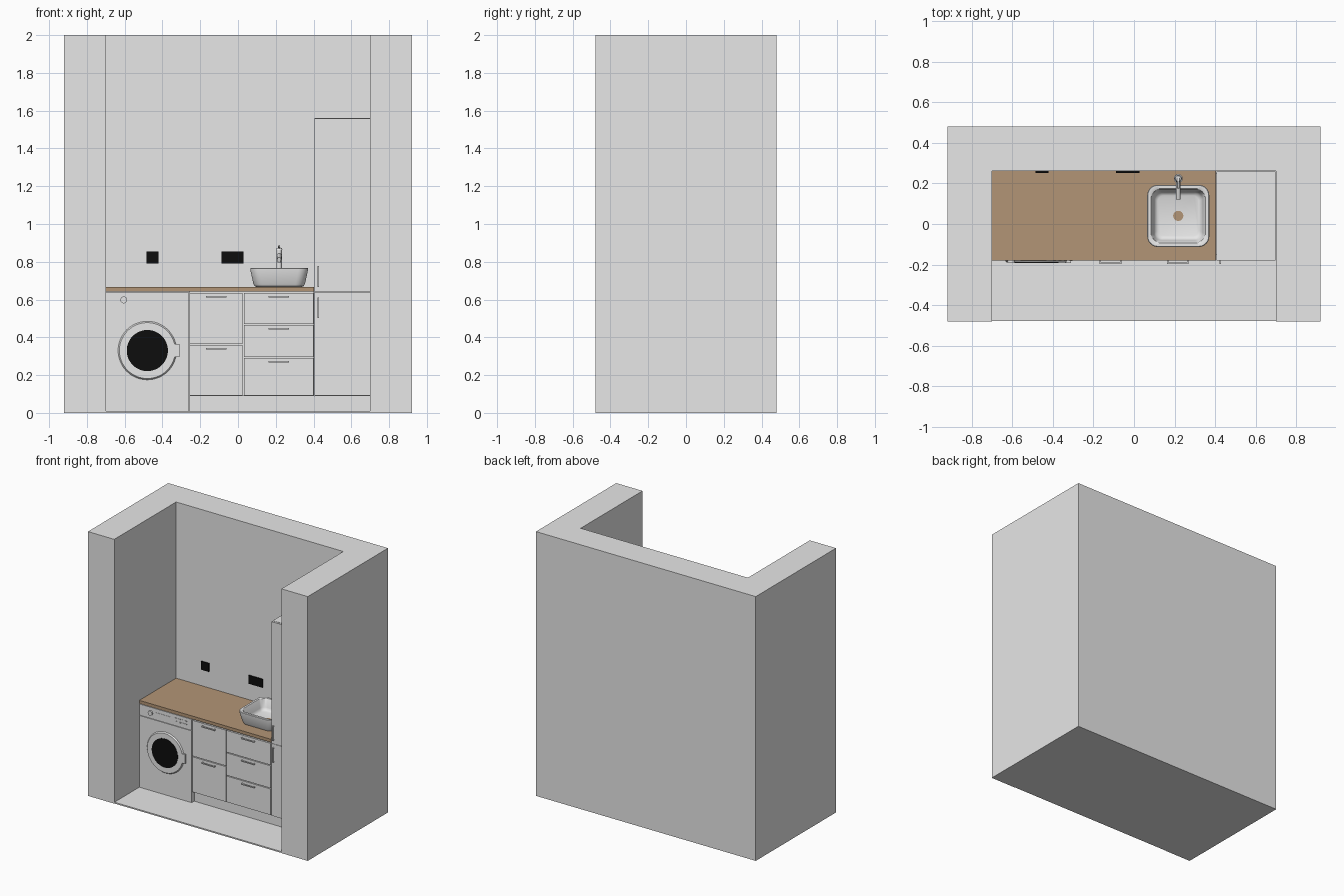
import bpy, bmesh, math
from mathutils import Vector

cube = bpy.data.objects.get("Cube")
if cube:
    bpy.data.objects.remove(cube)


def material(name, rgb):
    m = bpy.data.materials.new(name)
    m.use_nodes = True
    m.diffuse_color = (*rgb, 1)
    m.node_tree.nodes["Principled BSDF"].inputs["Base Color"].default_value = (*rgb, 1)
    return m


WHITE = material("matt white", (0.8, 0.8, 0.8))
WOOD = material("oak wood", (0.45, 0.3, 0.18))
BLACK = material("black", (0.004, 0.004, 0.004))


def finish(name, bm, mat, smooth=False):
    bmesh.ops.recalc_face_normals(bm, faces=bm.faces)
    mesh = bpy.data.meshes.new(name)
    bm.to_mesh(mesh)
    bm.free()
    mesh.materials.append(mat)
    ob = bpy.data.objects.new(name, mesh)
    bpy.context.collection.objects.link(ob)
    if smooth:
        bpy.ops.object.select_all(action='DESELECT')
        ob.select_set(True)
        bpy.context.view_layer.objects.active = ob
        bpy.ops.object.shade_smooth_by_angle(angle=math.radians(40))
    return ob


def add_box(bm, x, y, z):
    verts = bmesh.ops.create_cube(bm, size=1)["verts"]
    for v in verts:
        v.co = Vector([a + (b - a) * (c + 0.5) for (a, b), c in zip((x, y, z), v.co)])


def box(name, x, y, z, mat=WHITE):
    bm = bmesh.new()
    add_box(bm, x, y, z)
    return finish(name, bm, mat)


def rod(name, start, end, r1, mat=WHITE, r2=None, sides=32):
    a, b = Vector(start), Vector(end)
    bm = bmesh.new()
    bmesh.ops.create_cone(bm, cap_ends=True, segments=sides, radius1=r1,
                          radius2=r1 if r2 is None else r2, depth=(b - a).length)
    ob = finish(name, bm, mat, True)
    ob.rotation_mode = 'QUATERNION'
    ob.rotation_quaternion = (b - a).to_track_quat('Z', 'Y')
    ob.location = (a + b) / 2
    return ob


def loft(name, centre, rings, mat, steps=8):
    """Rounded square rings (half size, corner radius, height) skinned together."""
    bm = bmesh.new()
    loops = []
    for half, r, z in rings:
        loop = []
        for q in range(4):
            mid = math.pi / 4 + q * math.pi / 2
            c = (half - r) * math.sqrt(2)
            for s in range(steps + 1):
                t = q * math.pi / 2 + s / steps * math.pi / 2
                loop.append(bm.verts.new((centre[0] + c * math.cos(mid) + r * math.cos(t),
                                          centre[1] + c * math.sin(mid) + r * math.sin(t), z)))
        loops.append(loop)
    for a, b in zip(loops, loops[1:]):
        for i in range(len(a)):
            j = (i + 1) % len(a)
            bm.faces.new((a[i], a[j], b[j], b[i]))
    bm.faces.new(loops[0])
    bm.faces.new(loops[-1])
    return finish(name, bm, mat, True)


# Room shell: U-shaped wall outline extruded upward, plus a thin floor
W, D, IN, BACK, FRONT = 0.92, 0.48, 0.70, 0.26, -0.18
bm = bmesh.new()
outline = [(-W, -D), (-IN, -D), (-IN, BACK), (IN, BACK), (IN, -D), (W, -D), (W, D), (-W, D)]
base = bm.faces.new([bm.verts.new((x, y, 0)) for x, y in outline])
top = bmesh.ops.extrude_face_region(bm, geom=[base])["geom"]
for v in top:
    if isinstance(v, bmesh.types.BMVert):
        v.co.z = 2
finish("walls", bm, WHITE)
box("floor", (-IN, IN), (-D + 0.002, BACK), (0, 0.01))

# Worktop and cabinet carcasses
box("worktop", (-IN, 0.403), (FRONT, BACK), (0.643, 0.667), WOOD)
box("base_carcass", (-0.258, 0.403), (FRONT + 0.016, BACK), (0.09, 0.642))
box("tall_carcass", (0.406, 0.698), (FRONT + 0.016, BACK - 0.002), (0.09, 1.56))
box("plinth", (-0.258, 0.698), (FRONT + 0.03, BACK - 0.01), (0.01, 0.09))


# Fronts with narrow gaps, and bar handles
def front(name, x, z):
    g = 0.003
    box(name, (x[0] + g, x[1] - g), (FRONT, FRONT + 0.015), (z[0] + g, z[1] - g))


def handle(name, x, z, length, upright=False):
    t, out = 0.004, FRONT - 0.016
    bm = bmesh.new()

    def piece(a, b, y):
        if upright:
            add_box(bm, (x - t, x + t), y, (z + a, z + b))
        else:
            add_box(bm, (x + a, x + b), y, (z - t, z + t))
    h = length / 2
    piece(-h, h, (out, out + 0.006))
    for s in (-1, 1):
        e = s * (h - t)
        piece(e - t, e + t, (out, FRONT))
    finish(name, bm, WHITE)


drawers = [((-0.26, 0.028), (0.09, 0.362)), ((-0.26, 0.028), (0.362, 0.638)),
           ((0.028, 0.403), (0.09, 0.293)), ((0.028, 0.403), (0.293, 0.468)),
           ((0.028, 0.403), (0.468, 0.638))]
for i, (x, z) in enumerate(drawers):
    front(f"drawer_front_{i + 1}", x, z)
    handle(f"drawer_handle_{i + 1}", sum(x) / 2, z[1] - 0.023, 0.108)
for part, z, hz in (("lower", (0.09, 0.638), 0.557), ("upper", (0.638, 1.56), 0.722)):
    box(f"tall_door_{part}", (0.406, 0.698), (FRONT, FRONT + 0.015),
        (z[0] + 0.001, z[1] - 0.001))
    handle(f"tall_handle_{part}", 0.425, hz, 0.11, True)

# Washing machine
box("washer_body", (-0.698, -0.262), (FRONT + 0.006, BACK - 0.01), (0.01, 0.64))
box("washer_lower_panel", (-0.698, -0.262), (FRONT, FRONT + 0.006), (0.01, 0.553))
box("washer_control_panel", (-0.698, -0.262), (FRONT, FRONT + 0.006), (0.557, 0.64))
cx, cz = -0.48, 0.33
rod("washer_door", (cx, FRONT, cz), (cx, FRONT - 0.009, cz), 0.155, r2=0.148, sides=48)
rod("washer_glass", (cx, FRONT - 0.008, cz), (cx, FRONT - 0.011, cz), 0.109, BLACK, sides=48)
box("washer_door_latch", (cx + 0.14, cx + 0.17), (FRONT - 0.012, FRONT), (cz - 0.035, cz + 0.035))
rod("washer_knob", (-0.605, FRONT, 0.598), (-0.605, FRONT - 0.01, 0.598), 0.018, sides=24)
box("washer_display", (-0.56, -0.43), (FRONT - 0.002, FRONT), (0.585, 0.612))
for row in range(2):
    for col in range(4):
        x, z = -0.4 + col * 0.027, 0.585 + row * 0.024
        box(f"washer_button_{row * 4 + col + 1}", (x, x + 0.016), (FRONT - 0.003, FRONT), (z, z + 0.008))

# Wash basin with open drain
sx, sy = 0.218, 0.04
loft("basin", (sx, sy), [
    (0.120, 0.040, 0.667), (0.130, 0.046, 0.671), (0.137, 0.050, 0.685),
    (0.153, 0.052, 0.758), (0.153, 0.052, 0.764), (0.150, 0.050, 0.767),
    (0.134, 0.042, 0.767), (0.131, 0.042, 0.764), (0.120, 0.038, 0.705),
    (0.112, 0.034, 0.690), (0.100, 0.028, 0.684)], WHITE)
rod("drain", (sx, sy, 0.682), (sx, sy, 0.685), 0.025, WOOD)

# Tap
ty = 0.224
rod("tap_base", (sx, ty, 0.667), (sx, ty, 0.675), 0.022)
rod("tap_column", (sx, ty, 0.675), (sx, ty, 0.862), 0.014)
rod("tap_spout", (sx, ty, 0.835), (sx, 0.122, 0.812), 0.012, r2=0.011)
rod("tap_nozzle", (sx, 0.134, 0.814), (sx, 0.134, 0.795), 0.009)
rod("tap_cap", (sx, ty, 0.862), (sx, ty, 0.874), 0.018, r2=0.013)
rod("tap_lever", (sx, ty + 0.005, 0.87), (sx, 0.175, 0.884), 0.006, r2=0.005)

# Wall sockets
for name, x in (("single_socket", (-0.485, -0.422)), ("double_socket", (-0.088, 0.028))):
    box(name, x, (BACK - 0.009, BACK), (0.792, 0.855), BLACK)
